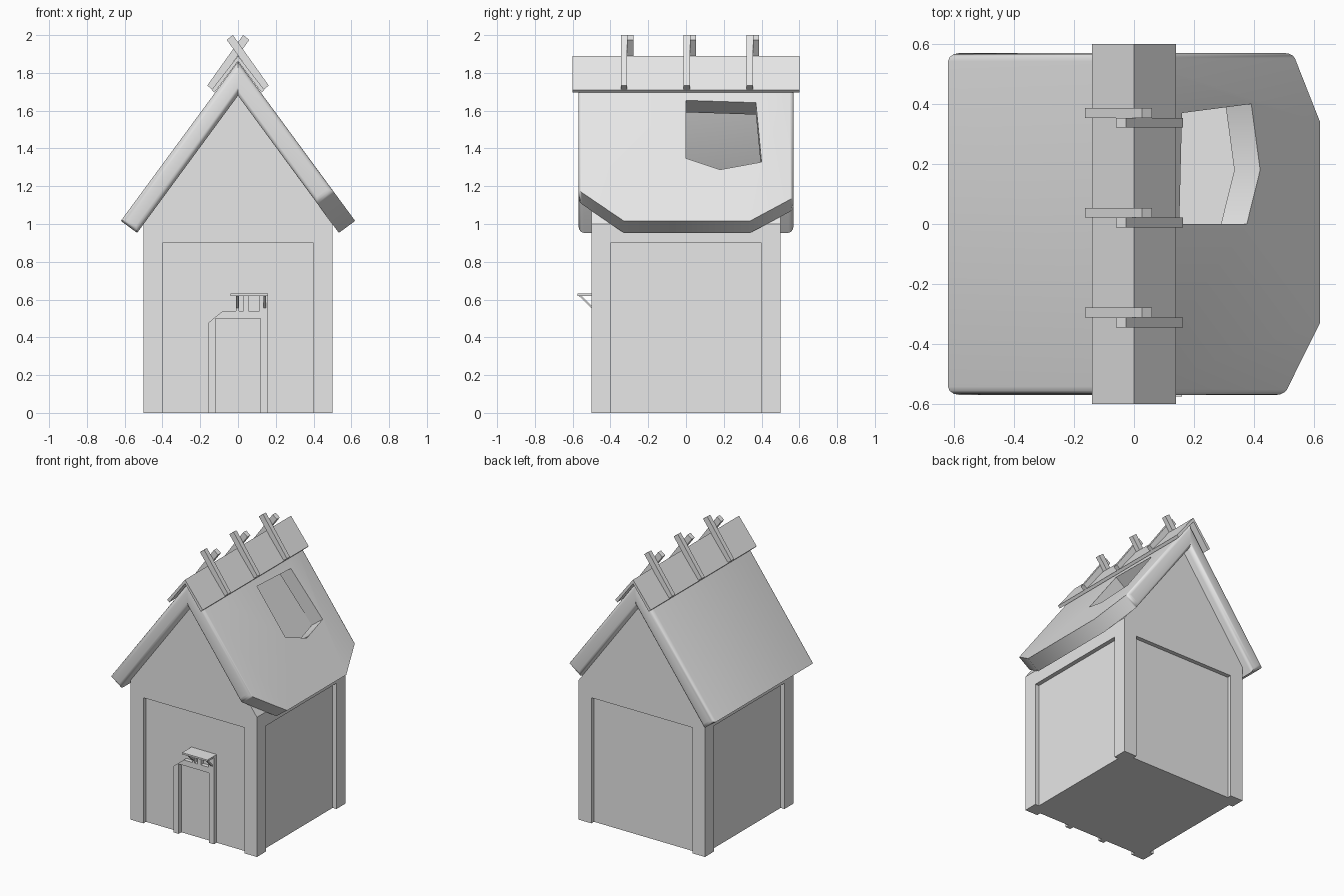
import bpy, bmesh, math
from mathutils import Vector

cube = bpy.data.objects.get("Cube")
if cube:
    bpy.data.objects.remove(cube, do_unlink=True)

grey = bpy.data.materials.new("plain grey")
grey.use_nodes = True
colour = (0.8, 0.8, 0.8, 1)
grey.diffuse_color = colour
grey.node_tree.nodes["Principled BSDF"].inputs["Base Color"].default_value = colour


def finish(name, bm):
    bmesh.ops.recalc_face_normals(bm, faces=bm.faces)
    mesh = bpy.data.meshes.new(name)
    bm.to_mesh(mesh)
    bm.free()
    mesh.materials.append(grey)
    ob = bpy.data.objects.new(name, mesh)
    bpy.context.collection.objects.link(ob)
    return ob


def prism(name, near, far):
    """Solid between two matching outlines."""
    bm = bmesh.new()
    a = [bm.verts.new(p) for p in near]
    b = [bm.verts.new(p) for p in far]
    bm.faces.new(a)
    bm.faces.new(b[::-1])
    for i in range(len(a)):
        j = (i + 1) % len(a)
        bm.faces.new((a[i], b[i], b[j], a[j]))
    return finish(name, bm)


def extrude_y(name, outline, y0, y1):
    return prism(name, [(x, y0, z) for x, z in outline], [(x, y1, z) for x, z in outline])


def box(name, x0, x1, y0, y1, z0, z1):
    return extrude_y(name, [(x0, z0), (x1, z0), (x1, z1), (x0, z1)], y0, y1)


# Walls: recessed core, corner posts and top band
box("wall_core", -.47, .47, -.47, .47, 0, .95)
box("top_band", -.5, .5, -.5, .5, .9, 1)
for sx, xn in ((-1, "right"), (1, "left")):
    for sy, yn in ((-1, "front"), (1, "back")):
        xs, ys = sorted((sx * .4, sx * .5)), sorted((sy * .4, sy * .5))
        box(f"{yn}_{xn}_post", *xs, *ys, 0, .9)

# Gable walls
for name, y in (("front_gable", -.5), ("back_gable", .4)):
    extrude_y(name, [(-.5, 1), (.5, 1), (0, 1.68)], y, y + .1)

# Roof slabs, laid out by distance down the slope and y
APEX, PITCH, THICK = 1.86, math.atan(1.36), .107
CO, SI = math.cos(PITCH), math.sin(PITCH)


def on_slope(side, s, y, depth):
    if s == 0 and depth > 0:
        s = depth * SI / CO  # mitre at the ridge
    return Vector((side * (s * CO - depth * SI), y, APEX - s * SI - depth * CO))


def slab(name, side, outline, top, bottom):
    return prism(name, [on_slope(side, s, y, top) for s, y in outline],
                 [on_slope(side, s, y, bottom) for s, y in outline])


def apply_modifiers(ob):
    dg = bpy.context.evaluated_depsgraph_get()
    mesh = bpy.data.meshes.new_from_object(ob.evaluated_get(dg))
    ob.modifiers.clear()
    ob.data = mesh


def soften(ob, angle):
    bpy.ops.object.select_all(action="DESELECT")
    ob.select_set(True)
    bpy.context.view_layer.objects.active = ob
    bpy.ops.object.shade_smooth_by_angle(angle=math.radians(angle))


def round_ends(ob, width):
    """Round the edges around the front and back ends, except at the ridge."""
    bm = bmesh.new()
    bm.from_mesh(ob.data)
    edges = [e for e in bm.edges
             if all(abs(v.co.y) > .56 for v in e.verts)
             and not all(abs(v.co.x) < .01 for v in e.verts)
             and abs(e.verts[0].co.y - e.verts[1].co.y) < .01]
    bmesh.ops.bevel(bm, geom=edges, offset=width, segments=3, profile=.5, affect="EDGES")
    bm.to_mesh(ob.data)
    bm.free()


whole = slab("right_roof", -1, [(0, -.57), (0, .57), (1.047, .57), (1.047, -.57)], 0, THICK)
round_ends(whole, .028)
soften(whole, 60)

# Broken roof side with cut corners and a ragged hole
broken = slab("left_broken_roof", 1, [(0, -.57), (0, .57), (.895, .57), (1.047, .34),
                                      (1.047, -.33), (.845, -.57)], 0, THICK)
round_ends(broken, .02)
cutter = slab("hole_cutter", 1, [(.255, 0), (.635, 0), (.71, .18), (.66, .4), (.27, .37)], -.1, .25)
cutter.hide_render = True
cutter.hide_viewport = False
cut = broken.modifiers.new("hole", "BOOLEAN")
cut.operation = "DIFFERENCE"
cut.object = cutter
cut.solver = "EXACT"
apply_modifiers(broken)
bpy.data.objects.remove(cutter, do_unlink=True)
soften(broken, 60)

# Ridge boards and crossed sticks
for side, name in ((-1, "right"), (1, "left")):
    board = [(0, 1.89), (.14, 1.71), (.125, 1.695), (0, 1.862)]
    extrude_y(f"{name}_ridge_board", [(side * x, z) for x, z in board], -.6, .6)
    stick = [(.163, 1.733), (.133, 1.71), (-.06, 1.975), (-.027, 2)]
    for i in range(3):
        y = -.345 + i * .333 + (.033 if side < 0 else 0)
        extrude_y(f"{name}_stick_{i + 1}", [(side * x, z) for x, z in stick], y, y + .033)

# Door frame with a clipped corner
extrude_y("door_frame", [(-.16, 0), (-.16, .475), (-.08, .54), (.16, .54), (.16, 0),
                         (.12, 0), (.12, .5), (-.12, .5), (-.12, 0)], -.5, -.465)

# Small uprights above the door
for i, (x0, x1) in enumerate(((-.01, .005), (.03, .055), (.115, .16))):
    box(f"upright_{i + 1}", x0, x1, -.5, -.465, .54, .62)

# Canopy and its slanted brackets
box("canopy", -.04, .16, -.575, -.465, .62, .632)
for i, x in enumerate((-.01, .135)):
    prism(f"bracket_{i + 1}", *[[(px, -.57, .622), (px, -.555, .622), (px, -.49, .558), (px, -.49, .545)]
                                for px in (x, x + .012)])
